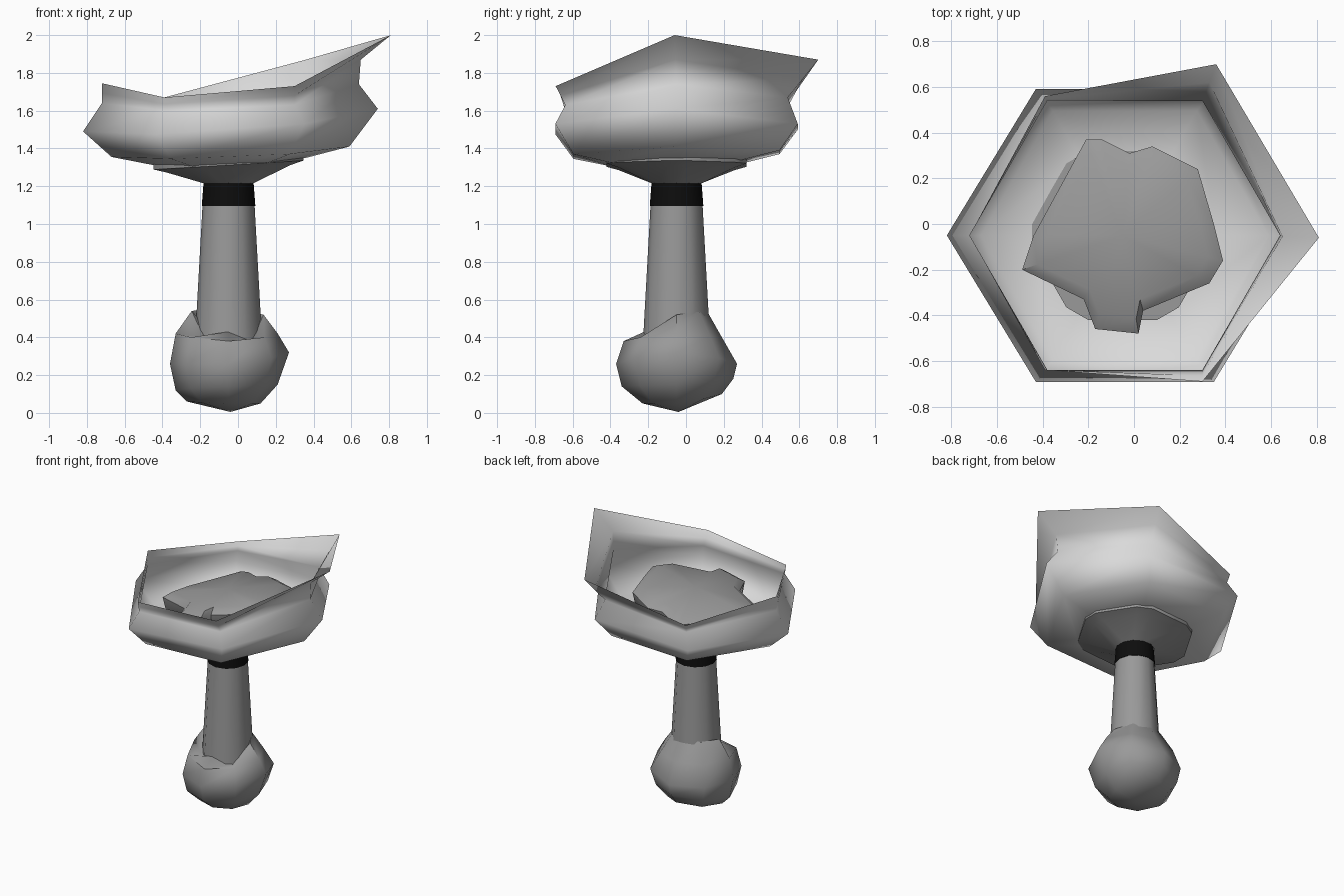
import bpy
import bmesh
from math import cos, sin, radians
from mathutils import Vector

cube = bpy.data.objects.get("Cube")
if cube:
    bpy.data.objects.remove(cube, do_unlink=True)

# Shared axis of the whole piece
AXIS_X, AXIS_Y = -0.05, -0.05


def make_material(name, value):
    material = bpy.data.materials.new(name)
    material.use_nodes = True
    colour = (value, value, value, 1)
    material.diffuse_color = colour
    material.node_tree.nodes["Principled BSDF"].inputs["Base Color"].default_value = colour
    return material


pale_grey = make_material("pale grey", 0.7)
stone_grey = make_material("stone grey", 0.32)
black = make_material("black", 0.004)


def polar(angle, radius, height, centre_x=AXIS_X, centre_y=AXIS_Y):
    turn = radians(angle)
    return Vector((centre_x + radius * cos(turn), centre_y + radius * sin(turn), height))


def circle(radius, height, sides=12):
    return [polar(360 * i / sides, radius, height) for i in range(sides)]


def hexagon(radius, heights):
    return [polar(60 * i, radius, z, -0.04) for i, z in enumerate(heights)]


def loft(name, rings, material, bottom=None, top=None, crease=None):
    """Skin closed rings from bottom to top; optional points close the ends."""
    bm = bmesh.new()
    loops = [[bm.verts.new(p) for p in ring] for ring in rings]
    count = len(loops[0])
    for lower, upper in zip(loops, loops[1:]):
        for i in range(count):
            j = (i + 1) % count
            bm.faces.new((lower[i], lower[j], upper[j], upper[i]))
    for tip, loop in ((bottom, loops[0]), (top, loops[-1])):
        if tip is not None:
            apex = bm.verts.new(tip)
            for i in range(count):
                bm.faces.new((loop[i], loop[(i + 1) % count], apex))
    bmesh.ops.recalc_face_normals(bm, faces=bm.faces)
    for face in bm.faces:
        face.smooth = True
    mesh = bpy.data.meshes.new(name)
    bm.to_mesh(mesh)
    bm.free()
    mesh.materials.append(material)
    obj = bpy.data.objects.new(name, mesh)
    bpy.context.collection.objects.link(obj)
    if crease:
        bpy.ops.object.select_all(action="DESELECT")
        obj.select_set(True)
        bpy.context.view_layer.objects.active = obj
        bpy.ops.object.shade_smooth_by_angle(angle=radians(crease))
    return obj


# Open hexagonal bowl with a swelling side, a pinched neck and a lopsided lip
floor = hexagon(0.4, (1.35, 1.34, 1.32, 1.31, 1.305, 1.325))
lower = hexagon(0.63, (1.41, 1.39, 1.37, 1.355, 1.345, 1.37))
bulge = hexagon(0.78, (1.61, 1.53, 1.5, 1.49, 1.475, 1.53))
for point in bulge:
    point.y = AXIS_Y + (point.y - AXIS_Y) * 0.95
neck = hexagon(0.68, (1.74, 1.67, 1.61, 1.64, 1.6, 1.63))
lip = [Vector(p) for p in (
    (0.81, -0.06, 2.0), (0.36, 0.7, 1.87), (-0.39, 0.56, 1.67),
    (-0.72, -0.05, 1.745), (-0.39, -0.64, 1.67), (0.3, -0.69, 1.73))]
throat = [a.lerp(b, 0.5) for a, b in zip(neck, lip)]
throat[0].x = 0.65
loft("bowl", [floor, lower, bulge, neck, throat, lip], pale_grey,
     bottom=(AXIS_X, AXIS_Y, 1.32))


# Rounded hexagonal foot under the bowl, tilted with it
def foot_ring(radius, height):
    points = [polar(60 * i + side, radius, height) for i in range(6) for side in (-8, 8)]
    for point in points:
        point.z += 0.06 * point.x
    return points


throat_ring = [polar(60 * i + side, 0.135, 1.215) for i in range(6) for side in (-15, 15)]
loft("bowl_foot", [throat_ring, foot_ring(0.33, 1.295), foot_ring(0.4, 1.315),
                   foot_ring(0.4, 1.345)],
     stone_grey, top=(AXIS_X, AXIS_Y, 1.345), crease=50)

# Tapering stem and dark collar
loft("stem", [circle(0.182, 0.3), circle(0.135, 1.15)], stone_grey, crease=40)
loft("collar", [circle(0.142, 1.095), circle(0.132, 1.225)], black,
     bottom=(AXIS_X, AXIS_Y, 1.095), top=(AXIS_X, AXIS_Y, 1.225), crease=40)


# Faceted base stone: each ring blends right, back, left and front settings
def stone_ring(radii, heights):
    points = []
    for i in range(8):
        a, b = (i // 2) % 4, ((i + 1) // 2) % 4
        radius = (radii[a] + radii[b]) / 2
        height = (heights[a] + heights[b]) / 2
        points.append(polar(45 * i, radius, height))
    return points


crown = stone_ring((0.185, 0.155, 0.195, 0.17), (0.52, 0.55, 0.54, 0.43))
for corner in crown[5::2]:
    corner.z -= 0.09
loft("base_stone", [
    stone_ring((0.17, 0.24, 0.22, 0.18), (0.05, 0.1, 0.06, 0.05)),
    stone_ring((0.26, 0.3, 0.28, 0.29), (0.15, 0.18, 0.12, 0.14)),
    stone_ring((0.32, 0.32, 0.31, 0.32), (0.32, 0.26, 0.26, 0.26)),
    stone_ring((0.26, 0.24, 0.28, 0.28), (0.42, 0.4, 0.42, 0.38)),
    crown,
    circle(0.1, 0.4, 8)],
    stone_grey, bottom=(-0.04, -0.04, 0.005), crease=55)

# Craggy lump resting inside the bowl
outline = ((0.39, -0.16), (0.35, 0), (0.28, 0.24), (0.08, 0.34), (-0.02, 0.31),
           (-0.14, 0.37), (-0.21, 0.37), (-0.44, -0.05), (-0.49, -0.2), (-0.22, -0.33),
           (-0.17, -0.46), (0.02, -0.48), (0.04, -0.38), (0.33, -0.26))


def lump_ring(scale, height):
    return [Vector((AXIS_X + (x - AXIS_X) * scale, AXIS_Y + (y - AXIS_Y) * scale,
                    height + 0.14 * x * scale)) for x, y in outline]


loft("bowl_lump", [lump_ring(0.7, 1.36), lump_ring(0.96, 1.5), lump_ring(1, 1.58),
                   lump_ring(0.85, 1.62)],
     stone_grey, bottom=(AXIS_X, AXIS_Y, 1.34), top=(AXIS_X, AXIS_Y, 1.64), crease=45)
